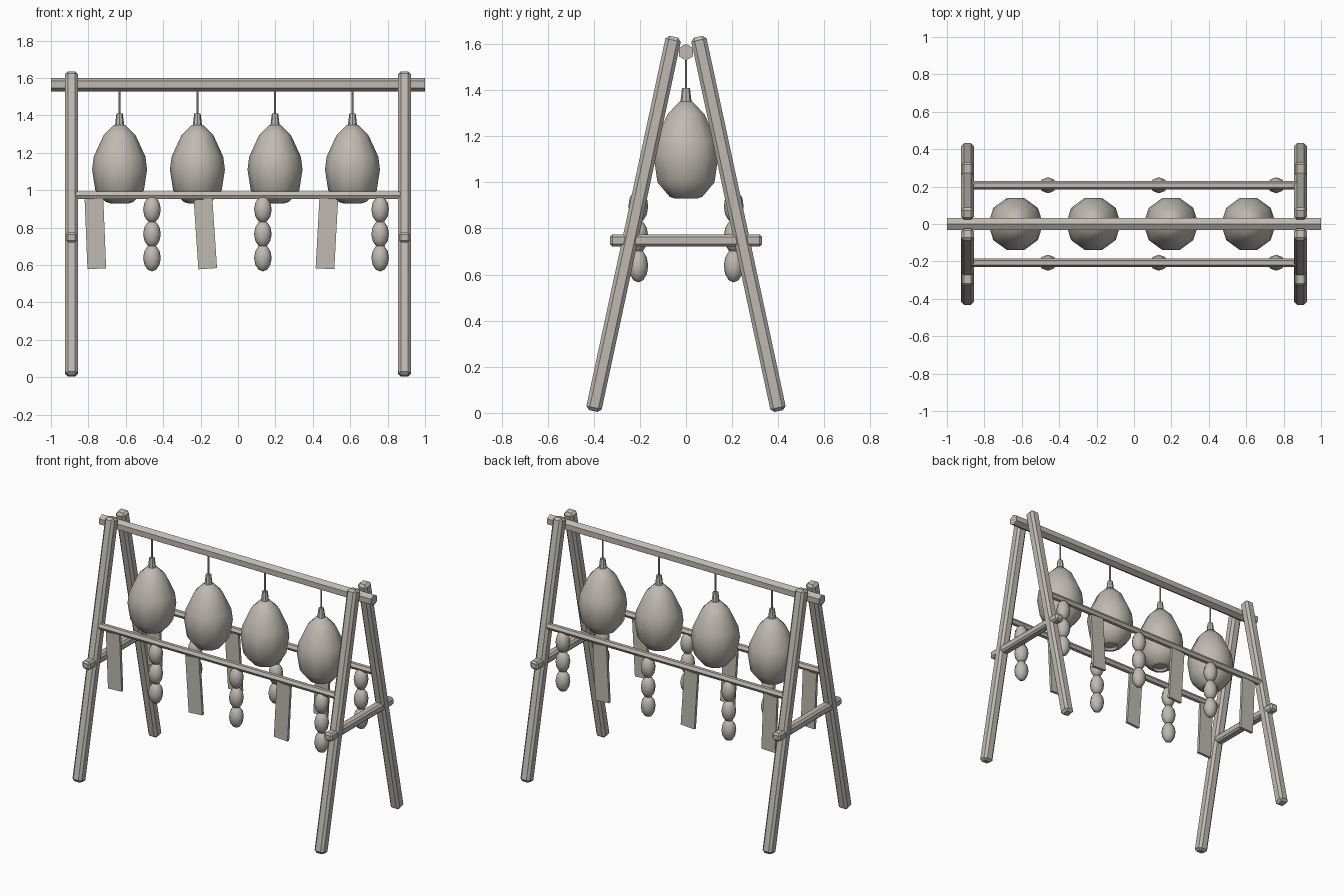
import bpy, bmesh, math
from mathutils import Vector, Matrix

if "Cube" in bpy.data.objects:
    bpy.data.objects.remove(bpy.data.objects["Cube"])

wood = bpy.data.materials.new("warm_grey")
wood.diffuse_color = (0.52, 0.49, 0.44, 1)
wood.use_nodes = True
wood.node_tree.nodes["Principled BSDF"].inputs["Base Color"].default_value = wood.diffuse_color


def add_object(name, bm, smooth=None):
    bmesh.ops.recalc_face_normals(bm, faces=bm.faces)
    mesh = bpy.data.meshes.new(name)
    bm.to_mesh(mesh)
    bm.free()
    mesh.materials.append(wood)
    ob = bpy.data.objects.new(name, mesh)
    bpy.context.collection.objects.link(ob)
    if smooth:
        bpy.ops.object.select_all(action='DESELECT')
        ob.select_set(True)
        bpy.context.view_layer.objects.active = ob
        bpy.ops.object.shade_smooth_by_angle(angle=math.radians(smooth))
    return ob


def beam(name, a, b, width, depth, bevel):
    """Chamfered square timber running from a to b (in a plane of constant x)."""
    a, b = Vector(a), Vector(b)
    d = (b - a).normalized()
    side = Vector((1, 0, 0))
    rot = Matrix((side, d.cross(side), d)).transposed().to_4x4()
    bm = bmesh.new()
    bmesh.ops.create_cube(bm, size=1)
    bmesh.ops.scale(bm, vec=(width, depth, (b - a).length), verts=bm.verts)
    bmesh.ops.bevel(bm, geom=bm.edges[:], offset=bevel, segments=1, affect='EDGES')
    bmesh.ops.transform(bm, matrix=Matrix.Translation((a + b) / 2) @ rot, verts=bm.verts)
    add_object(name, bm)


def hex_bar(name, half, radius, y, z, turn):
    """Six-sided pole along x."""
    bm = bmesh.new()
    bmesh.ops.create_cone(bm, cap_ends=True, segments=6, radius1=radius,
                          radius2=radius, depth=half * 2)
    rot = Matrix.Rotation(math.pi / 2, 4, 'Y') @ Matrix.Rotation(math.radians(turn), 4, 'Z')
    bmesh.ops.transform(bm, matrix=Matrix.Translation((0, y, z)) @ rot, verts=bm.verts)
    add_object(name, bm)


def lathe(name, profile, x, y, sides, smooth):
    """Closed turned shape from (radius, height) points."""
    bm = bmesh.new()
    rings = [[bm.verts.new((x + r * math.cos(math.tau * i / sides),
                            y + r * math.sin(math.tau * i / sides), z))
              for i in range(sides)] for r, z in profile]
    for low, high in zip(rings, rings[1:]):
        for i in range(sides):
            j = (i + 1) % sides
            bm.faces.new((low[i], low[j], high[j], high[i]))
    bm.faces.new(rings[0])
    bm.faces.new(rings[-1])
    add_object(name, bm, smooth)


# A-frames at both ends
for x in (-0.89, 0.89):
    for s in (-1, 1):
        beam("leg", (x, s * 0.402, 0.008), (x, s * 0.053, 1.632), 0.068, 0.068, 0.015)
    beam("cross_brace", (x, -0.33, 0.748), (x, 0.33, 0.748), 0.058, 0.053, 0.011)

# Ridge pole and the two side rails
hex_bar("ridge_pole", 1.0, 0.036, 0, 1.565, 90)
for s in (-1, 1):
    hex_bar("side_rail", 0.89, 0.022, s * 0.207, 0.973, 0)

# Hanging bags with tied necks and cords
BAG = [(0.04, 0.945), (0.05, 0.93), (0.075, 0.938), (0.13, 1.0), (0.147, 1.11),
       (0.138, 1.18), (0.085, 1.295), (0.03, 1.35)]
for x in (-0.633, -0.217, 0.198, 0.612):
    lathe("bag", BAG, x, 0, 10, 50)
    lathe("bag_neck", [(0.026, 1.335), (0.017, 1.41)], x, 0, 8, 40)
    lathe("bag_cord", [(0.006, 1.40), (0.006, 1.55)], x, 0, 6, 40)

# Strips and bead strings hanging from both side rails
for y in (-0.207, 0.207):
    for top, bottom in ((-0.77, -0.755), (-0.187, -0.162), (0.485, 0.465)):
        bm = bmesh.new()
        bmesh.ops.create_cube(bm, size=1)
        bmesh.ops.scale(bm, vec=(0.1, 0.018, 0.372), verts=bm.verts)
        tilt = Matrix.Rotation(math.atan2(top - bottom, 0.37), 4, 'Y')
        place = Matrix.Translation(((top + bottom) / 2, y, 0.766))
        bmesh.ops.transform(bm, matrix=place @ tilt, verts=bm.verts)
        add_object("hanging_strip", bm)
    for x in (-0.46, 0.133, 0.76):
        for z in (0.897, 0.766, 0.638):
            bm = bmesh.new()
            bmesh.ops.create_uvsphere(bm, u_segments=8, v_segments=6, radius=1)
            bmesh.ops.scale(bm, vec=(0.047, 0.043, 0.072), verts=bm.verts)
            bmesh.ops.translate(bm, vec=(x, y, z), verts=bm.verts)
            add_object("bead", bm, 60)
